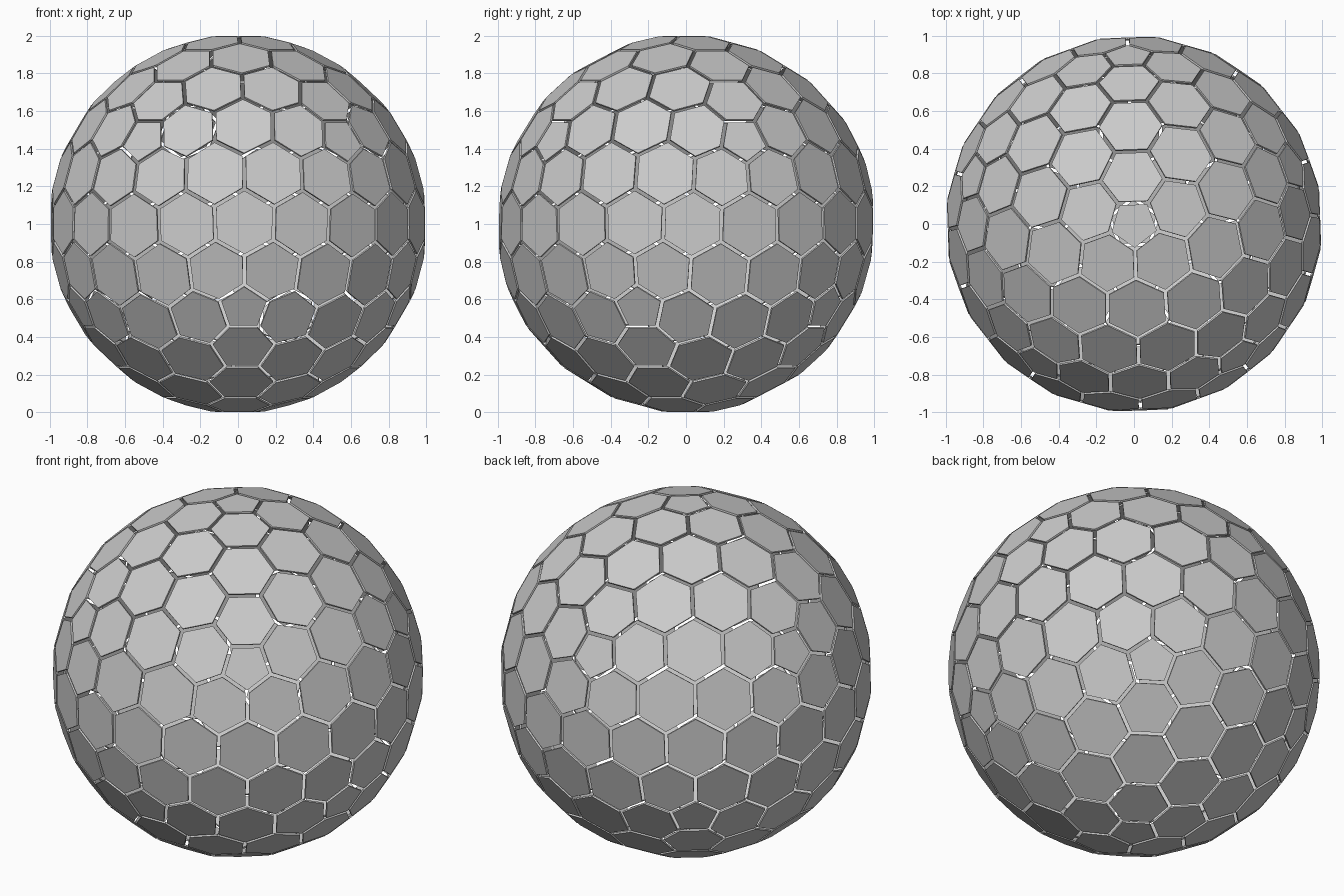
import bpy, bmesh
from math import atan2, radians
from mathutils import Vector, Matrix

if "Cube" in bpy.data.objects:
    bpy.data.objects.remove(bpy.data.objects["Cube"])

GAP = 0.01      # inset of every panel edge
THICK = 0.01    # panel thickness

# Guide sphere: icosahedron divided four times along each edge
guide = bmesh.new()
bmesh.ops.create_icosphere(guide, subdivisions=1, radius=1)
bmesh.ops.subdivide_edges(guide, edges=guide.edges[:], cuts=3, use_grid_fill=True)
for v in guide.verts:
    v.co.normalize()
bmesh.ops.rotate(guide, verts=guide.verts[:], cent=(0, 0, 0),
                 matrix=Matrix.Rotation(radians(92), 3, 'Z'))
top = max(f.calc_center_median().z for f in guide.faces)


def ring_around(v):
    """Corner points of the panel centred on a guide vertex, in order."""
    n = v.co.normalized()
    side = n.orthogonal().normalized()
    up = n.cross(side)
    pts = [f.calc_center_median() / top for f in v.link_faces]
    return n, sorted(pts, key=lambda p: atan2(p.dot(up), p.dot(side)))


# Panels: 12 pentagons and 150 hexagons, each a thin separate plate
shell = bmesh.new()
for v in guide.verts:
    n, pts = ring_around(v)
    k = len(pts)
    c = sum(pts, Vector()) / k
    apothem = sum(((pts[i] + pts[i - 1]) / 2 - c).length for i in range(k)) / k
    outer = [c + (p - c) * (1 - GAP / apothem) for p in pts]
    a = [shell.verts.new(p + Vector((0, 0, 1))) for p in outer]
    b = [shell.verts.new(p - n * THICK + Vector((0, 0, 1))) for p in outer]
    shell.faces.new(a)
    shell.faces.new(b[::-1])
    for i in range(k):
        shell.faces.new((a[i - 1], b[i - 1], b[i], a[i]))
guide.free()

mesh = bpy.data.meshes.new("sphere_panels")
shell.to_mesh(mesh)
shell.free()
bpy.context.collection.objects.link(bpy.data.objects.new("sphere_panels", mesh))
